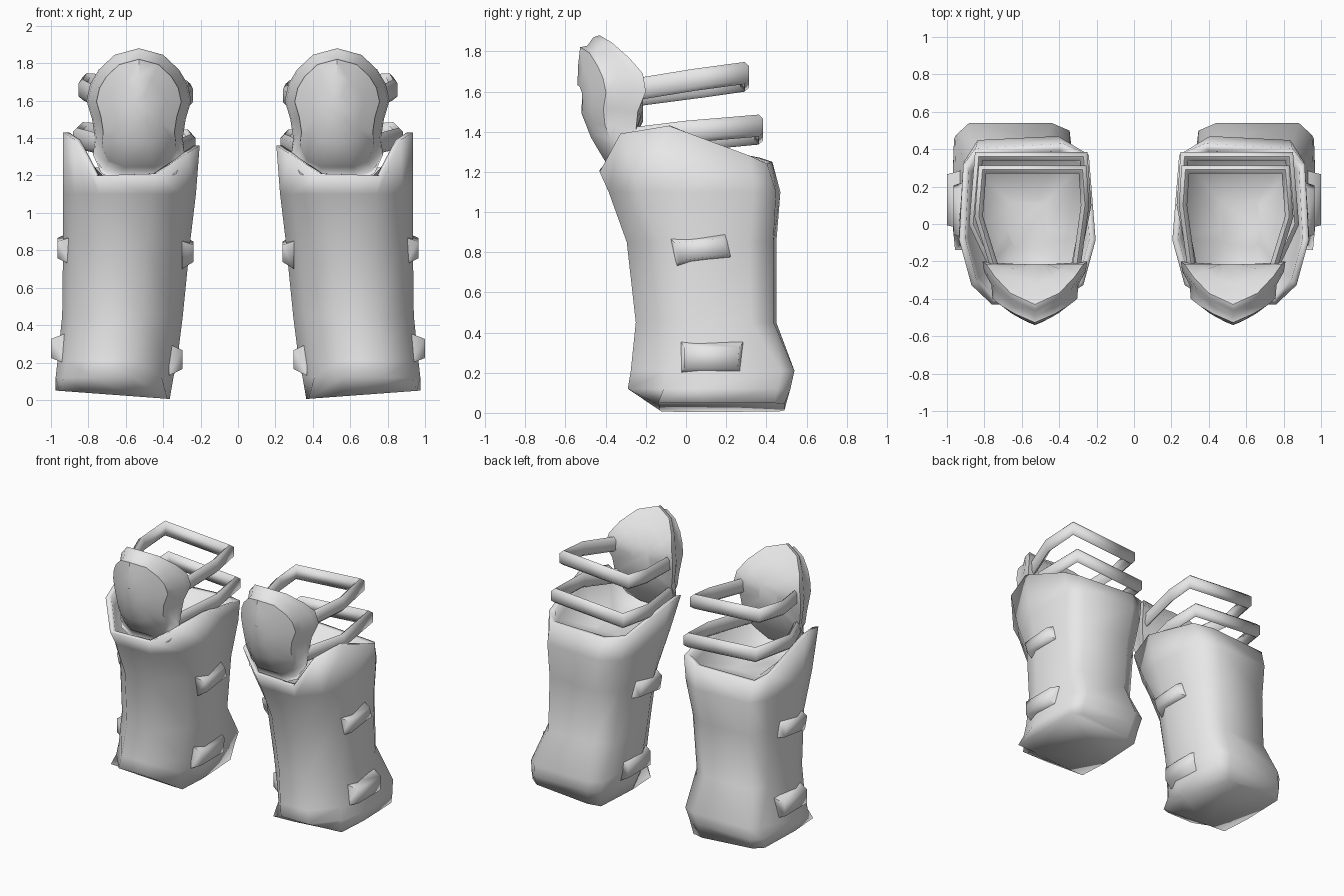
import bpy, bmesh, math
from mathutils import Vector

if "Cube" in bpy.data.objects:
    bpy.data.objects.remove(bpy.data.objects["Cube"])

metal = bpy.data.materials.new("light grey")
metal.use_nodes = True
GREY = (0.8, 0.8, 0.8, 1)
metal.diffuse_color = GREY
metal.node_tree.nodes["Principled BSDF"].inputs["Base Color"].default_value = GREY


def loft(name, rings, angle=50):
    """Skin a list of equal rings, mirror to both legs, and shade smooth."""
    bm = bmesh.new()
    rows = [[bm.verts.new(p) for p in ring] for ring in rings]
    n = len(rows[0])
    for a, b in zip(rows, rows[1:]):
        for i in range(n):
            j = (i + 1) % n
            bm.faces.new((a[i], a[j], b[j], b[i]))
    bm.faces.new(rows[0][::-1])
    bm.faces.new(rows[-1])
    bmesh.ops.recalc_face_normals(bm, faces=bm.faces)
    me = bpy.data.meshes.new(name)
    bm.to_mesh(me)
    bm.free()
    me.materials.append(metal)
    ob = bpy.data.objects.new(name, me)
    bpy.context.collection.objects.link(ob)
    bpy.ops.object.select_all(action='DESELECT')
    ob.select_set(True)
    bpy.context.view_layer.objects.active = ob
    bpy.ops.object.shade_smooth_by_angle(angle=math.radians(angle))
    ob.modifiers.new("both_legs", 'MIRROR').use_mirror_merge = False


# Shin shell outlines (across, depth), each fitted to its levels
rim = [(.32, 0), (.76, 0), (.91, .12), (1, .40), (.97, .87),
       (.88, .97), (.24, 1), (.05, .93), (0, .40), (.09, .12)]
rim_height = [1.21, 1.20, 1.39, 1.43, 1.28, 1.24, 1.25, 1.27, 1.36, 1.32]
waist = [(.34, 0), (.70, 0), (.93, .22), (1, .42), (.95, .82),
         (.84, .98), (.27, 1), (.07, .87), (0, .42), (.10, .23)]
sole = [(.30, .01), (.72, .01), (.97, 0), (1, .38), (.98, .92),
        (.87, 1), (.18, 1), (.03, .95), (0, .40), (.02, .03)]
foot = waist[:4] + sole[4:8] + waist[8:]
chest = [((a + c) / 2, (b + d) / 2) for (a, b), (c, d) in zip(rim, waist)]
# outline, z, inner x, outer x, front y, back y
levels = [(sole, .02, .365, .975, -.14, .49), (foot, .12, .345, .975, -.29, .52),
          (foot, .21, .325, .965, -.275, .54), (waist, .45, .295, .94, -.25, .45),
          (waist, .85, .255, .935, -.295, .45), (chest, 1.1, .225, .935, -.385, .47),
          (rim, 1.2, .205, .935, -.43, .43)]
rings = []
for shape, z, x0, x1, y0, y1 in levels:
    ring = []
    for (u, v), top in zip(shape, rim_height):
        if shape is rim:
            h = top
        elif shape is sole:
            h = .005 + .045 * u
        else:
            h = z
        ring.append((x0 + u * (x1 - x0), y0 + v * (y1 - y0), h))
    rings.append(ring)
# Rim lip and sunken lining
for scale, drop, sink in ((.91, 0, 0), (.87, .05, .1), (.3, 0, 1)):
    rings.append([(.57 + (x - .57) * scale, y * scale, h - drop + (1.13 - h) * sink)
                  for x, y, h in rings[6]])
loft("shin_shell", rings, angle=120)


# Raised strap plates on the outer and inner sides
def plate(name, corners, base, face):
    cy = sum(c[0] for c in corners) / 4
    cz = sum(c[1] for c in corners) / 4
    top = [(face, cy + (y - cy) * .85, cz + (z - cz) * .6) for y, z in corners]
    loft(name, [[(base, y, z) for y, z in corners], top], angle=80)


upper = [(-.08, .87), (.20, .90), (.23, .77), (-.05, .72)]
lower = [(-.03, .36), (.29, .36), (.28, .19), (-.03, .19)]
plate("upper_outer_plate", upper, .89, .965)
plate("lower_outer_plate", lower, .91, 1.0)
plate("upper_inner_plate", [(y, z - .02) for y, z in upper], .30, .237)
plate("lower_inner_plate", [(y, z - .06) for y, z in lower], .37, .298)

# Knee guard: half outline as (half width, height, rim depth)
half = [(0, 1.88, -.43), (.13, 1.845, -.37), (.215, 1.765, -.28), (.26, 1.69, -.215),
        (.28, 1.60, -.20), (.25, 1.50, -.24), (.235, 1.40, -.25),
        (.245, 1.31, -.29), (.20, 1.21, -.34), (.10, 1.17, -.36)]
full = half + [(-x, z, y) for x, z, y in half[:0:-1]]
CX, CZ = .53, 1.57


def dome(x, z):
    """Depth of the front skin, curving back toward the sides and ends."""
    return -.54 + .35 * abs(x) + 1.2 * x * x + .75 * max(0, 1.62 - z) ** 2 \
        + .5 * max(0, z - 1.66) ** 2


def guard_ring(scale, front):
    """Ring between the rim depth (front 0) and the front skin (front 1)."""
    ring = []
    for x, z, y in full:
        x, z = x * scale, CZ + (z - CZ) * scale
        ring.append((CX + x, y + (dome(x, z) - y) * front, z))
    return ring


def back_ring(scale, fill):
    return [(CX + x * scale, y + (-.215 - y) * fill, CZ + (z - CZ) * scale)
            for x, z, y in full]


guard = [back_ring(.3, 1), back_ring(.7, .5), guard_ring(1, 0),
         guard_ring(.97, .35), guard_ring(.83, .65), guard_ring(.81, 1),
         guard_ring(.5, 1), guard_ring(.2, 1)]
loft("knee_guard", guard, angle=45)


# Leg straps: flattened six-sided band swept along a bent path
def strap(name, path, z0, slope):
    section = [(.022, .035), (0, .055), (-.022, .035),
               (-.022, -.035), (0, -.055), (.022, -.035)]
    pts = [Vector(p) for p in path]
    rings = []
    for i, p in enumerate(pts):
        before = p - pts[i - 1] if i else pts[1] - p
        after = pts[i + 1] - p if i + 1 < len(pts) else before
        t = (before.normalized() + after.normalized()).normalized()
        side = Vector((-t.y, t.x)) / max(.5, t.dot(after.normalized()))
        z = z0 + slope * (p.y + .2) + .07 * (p.x - .55)
        rings.append([(p.x + side.x * a, p.y + side.y * a, z + b) for a, b in section])
    loft(name, rings, angle=65)


strap("upper_strap", [(.74, -.25), (.83, .04), (.81, .292), (.275, .292),
                      (.262, .10), (.31, -.25)], 1.605, .14)
strap("lower_strap", [(.72, -.30), (.86, .0), (.83, .362), (.27, .362),
                      (.25, .10), (.33, -.30)], 1.36, .09)
